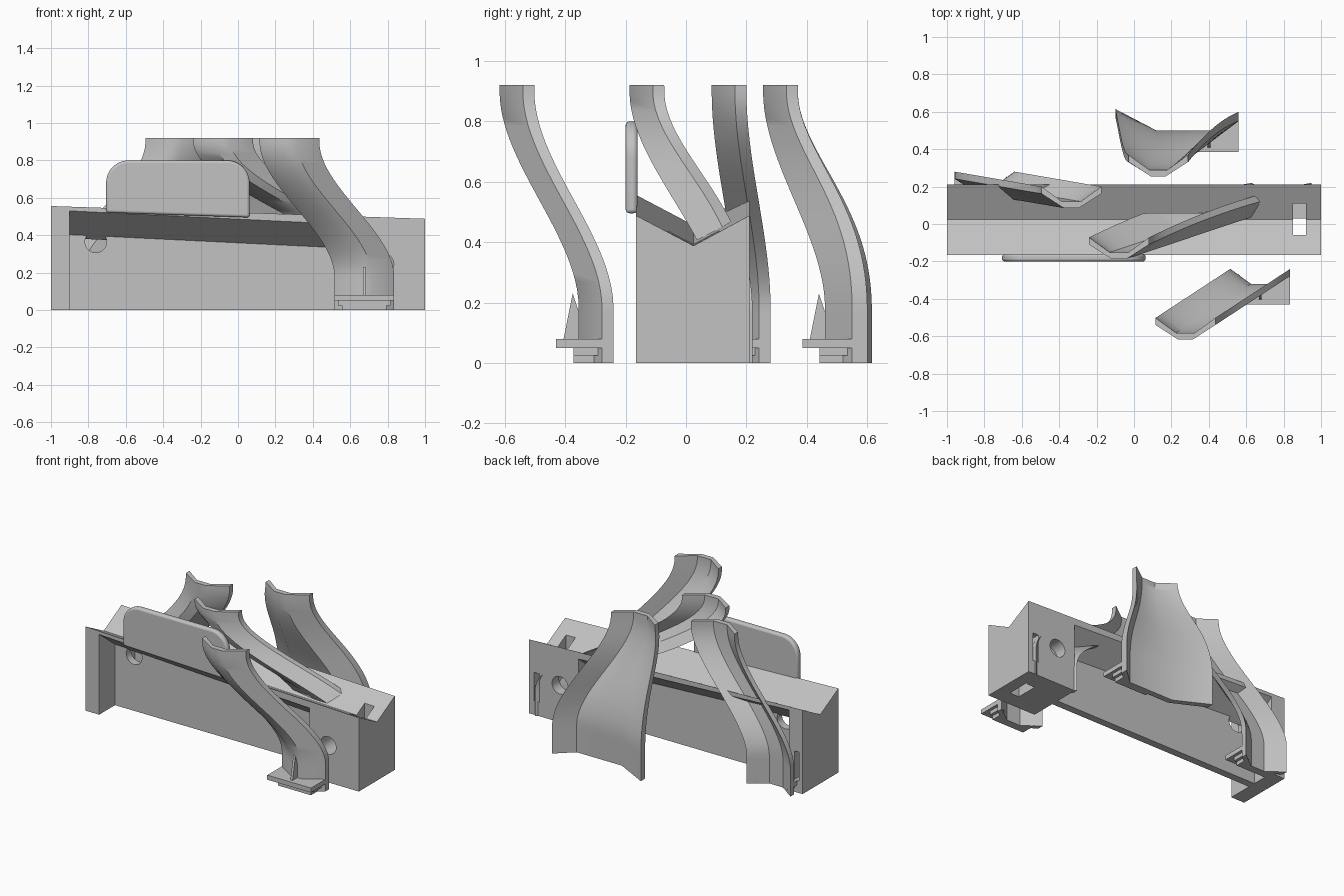
import bpy, bmesh, math
from mathutils import Matrix, Vector

cube = bpy.data.objects.get("Cube")
if cube:
    bpy.data.objects.remove(cube, do_unlink=True)

grey = bpy.data.materials.new("plain_grey")
grey.use_nodes = True
TONE = (0.54, 0.54, 0.54, 1)
grey.diffuse_color = TONE
grey.node_tree.nodes["Principled BSDF"].inputs["Base Color"].default_value = TONE


def finish(name, bm, smooth=False):
    bmesh.ops.recalc_face_normals(bm, faces=bm.faces)
    mesh = bpy.data.meshes.new(name)
    bm.to_mesh(mesh)
    bm.free()
    obj = bpy.data.objects.new(name, mesh)
    bpy.context.collection.objects.link(obj)
    mesh.materials.append(grey)
    if smooth:
        bpy.ops.object.select_all(action="DESELECT")
        obj.select_set(True)
        bpy.context.view_layer.objects.active = obj
        bpy.ops.object.shade_smooth_by_angle(angle=math.radians(35))
    return obj


def loft(name, rows, smooth=False):
    """Skin a list of closed sections and cap both ends."""
    bm = bmesh.new()
    rings = [[bm.verts.new(p) for p in row] for row in rows]
    n = len(rings[0])
    for a, b in zip(rings, rings[1:]):
        for i in range(n):
            j = (i + 1) % n
            bm.faces.new((a[i], a[j], b[j], b[i]))
    bm.faces.new(rings[0])
    bm.faces.new(rings[-1])
    return finish(name, bm, smooth)


def box(name, x, y, z):
    bm = bmesh.new()
    size = Vector((x[1] - x[0], y[1] - y[0], z[1] - z[0]))
    mid = Vector((sum(x), sum(y), sum(z))) / 2
    bmesh.ops.create_cube(bm, size=1, matrix=Matrix.Translation(mid) @ Matrix.Diagonal(size.to_4d()))
    return finish(name, bm)


def cut(target, cutter):
    mod = target.modifiers.new("cut", "BOOLEAN")
    mod.operation = "DIFFERENCE"
    mod.solver = "EXACT"
    mod.object = cutter
    cutter.hide_render = True
    cutter.hide_set(True)
    cutter.display_type = "WIRE"


def round_cutter(name, x, z):
    bm = bmesh.new()
    bmesh.ops.create_cone(bm, cap_ends=True, segments=40, radius1=0.058, radius2=0.058, depth=1,
                          matrix=Matrix.Translation((x, 0, z)) @ Matrix.Rotation(math.pi / 2, 4, "X"))
    return finish(name, bm)


# Body: sloping V trough carried by two end blocks and a central wall
FRONT, BACK, MID = -0.165, 0.21, 0.025


def rim(x):
    return 0.556 - 0.034 * (x + 1)


def under(x):
    return 0.535 - 0.049 * (x + 1)


def block_section(x):
    h = rim(x)
    return [(x, FRONT, 0), (x, BACK, 0), (x, BACK, h), (x, MID, h - 0.1), (x, FRONT, h)]


def trough_section(x):
    h, u = rim(x), under(x)
    return [(x, FRONT, h), (x, MID, h - 0.1), (x, BACK, h),
            (x, BACK, u), (x, MID, u - 0.146), (x, FRONT, u)]


def wall_section(x):
    h = under(x) - 0.1
    return [(x, 0, 0), (x, 0.05, 0), (x, 0.05, h), (x, 0, h)]


X0, X1, X2, X3 = -1, -0.9, 0.64, 1
right_block = loft("right_end_block", [block_section(X0), block_section(X1)])
left_block = loft("left_end_block", [block_section(X2), block_section(X3)])
trough = loft("trough", [trough_section(X1), trough_section(X2)])
wall = loft("centre_wall", [wall_section(X1), wall_section(X2)])

cut(wall, round_cutter("wall_hole_cutter", -0.76, 0.365))
cut(left_block, round_cutter("block_hole_cutter", 0.775, 0.245))
cut(left_block, box("top_slot_cutter", (0.85, 0.92), (-0.06, 0.11), (-0.1, 0.8)))
cut(left_block, box("left_slot_cutter", (0.925, 0.965), (0.12, 0.3), (0.09, 0.28)))
cut(right_block, box("right_slot_cutter", (-0.975, -0.94), (0.12, 0.3), (0.08, 0.27)))

# Rounded guard plate on the front rim
PX0, PX1, TOP, R = -0.705, 0.062, 0.8, 0.12
outline = [(PX0, rim(PX0) - 0.025)]
for cx, start in ((PX0 + R, math.pi), (PX1 - R, math.pi / 2)):
    for k in range(13):
        a = start - k * math.pi / 24
        outline.append((cx + R * math.cos(a), TOP - R + R * math.sin(a)))
outline.append((PX1, rim(PX1) - 0.025))
guard = loft("guard_plate", [[(x, y, z) for x, z in outline] for y in (-0.2, -0.16)], True)
bevel = guard.modifiers.new("soft_edge", "BEVEL")
bevel.width = 0.014
bevel.segments = 4
bevel.limit_method = "ANGLE"
bevel.angle_limit = math.radians(50)

# Chutes: a U section swept down an S curve, open towards the back
OUTER = [(-0.16, 0.077), (-0.04, 0), (0.04, 0), (0.16, 0.077)]
INNER = [(0.16, 0.115), (0.05, 0.035), (-0.05, 0.035), (-0.16, 0.115)]
SECTION = OUTER + INNER


def place(points, x, y):
    return [(px + x, py + y) for px, py in points]


def foot_layer(name, low, base_x, inset, front, z0, z1):
    """Slab filling the space between a straight front edge and the chute's outer face."""
    x0, x1 = base_x - 0.16 + inset, base_x + 0.16 - inset
    floor = low[1][1]
    hugging = [(min(max(x, x0), x1), y + 0.012) for x, y in reversed(low[:4]) if x > base_x - 0.17]
    if low[0][0] < base_x - 0.17:
        hugging.append((x0, floor + 0.012))
    shape = [(x0, floor + front), (x1, floor + front)] + hugging
    loft(name, [[(x, y, z) for x, y in shape] for z in (z0, z1)])


def chute(name, top, low, base_x, bulge=0, trim=None, fan=1):
    rows = []
    steps = 34
    for s in range(steps + 1):
        z = 0.92 * (1 - s / steps)
        u = min(max((0.9 - z) / 0.72, 0), 1)
        t = u * u * (3 - 2 * u)
        row = []
        for i, ((ax, ay), (bx, by)) in enumerate(zip(top, low)):
            # The right wing may spread sooner than the rest
            x = ax + (bx - ax) * (t ** fan if i in (0, 7) else t)
            y = ay + (by - ay) * t
            if i in (0, 3, 4, 7):
                y += bulge * 4 * t * (1 - t)
            # Wing trimmed back where it passes over the trough
            if trim and i in (0, 7) and z > 0.43:
                y = min(y, trim - (0.03 if i == 0 else 0))
            row.append((x, y, z))
        rows.append(row)
    loft(name, rows, True)
    # Foot on the outer side, with a stepped connector and a triangular rib
    floor = low[1][1]
    foot_layer(name + "_foot_plate", low, base_x, 0, -0.075, 0.05, 0.08)
    foot_layer(name + "_foot_step", low, base_x, 0.02, -0.018, 0.025, 0.05)
    foot_layer(name + "_foot_tongue", low, base_x, 0.04, -0.018, 0, 0.025)
    loft(name + "_rib", [[(x, floor - 0.05, 0.08), (x, floor + 0.03, 0.08), (x, floor - 0.02, 0.23)]
                         for x in (base_x - 0.008, base_x + 0.008)])


def plain_chute(name, x, y, dx, dy, **options):
    chute(name, place(SECTION, x, y), place(SECTION, x + dx, y + dy), x + dx, **options)


plain_chute("front_chute", 0.275, -0.617, 0.4, 0.262)
plain_chute("middle_chute", -0.08, -0.187, 0.87, 0.292, bulge=0.035, trim=0.06)
plain_chute("rear_right_chute", -0.335, 0.085, -0.465, 0.08)

# Rear chute fans out into a wide mouth
flare = [(-0.1, 0.57), (0.12, 0.46), (0.44, 0.46), (0.56, 0.55),
         (0.56, 0.6), (0.45, 0.5), (0.12, 0.5), (-0.1, 0.615)]
chute("rear_wide_chute", place(SECTION, 0.13, 0.255), flare, 0.4, bulge=0.03, fan=0.45)
